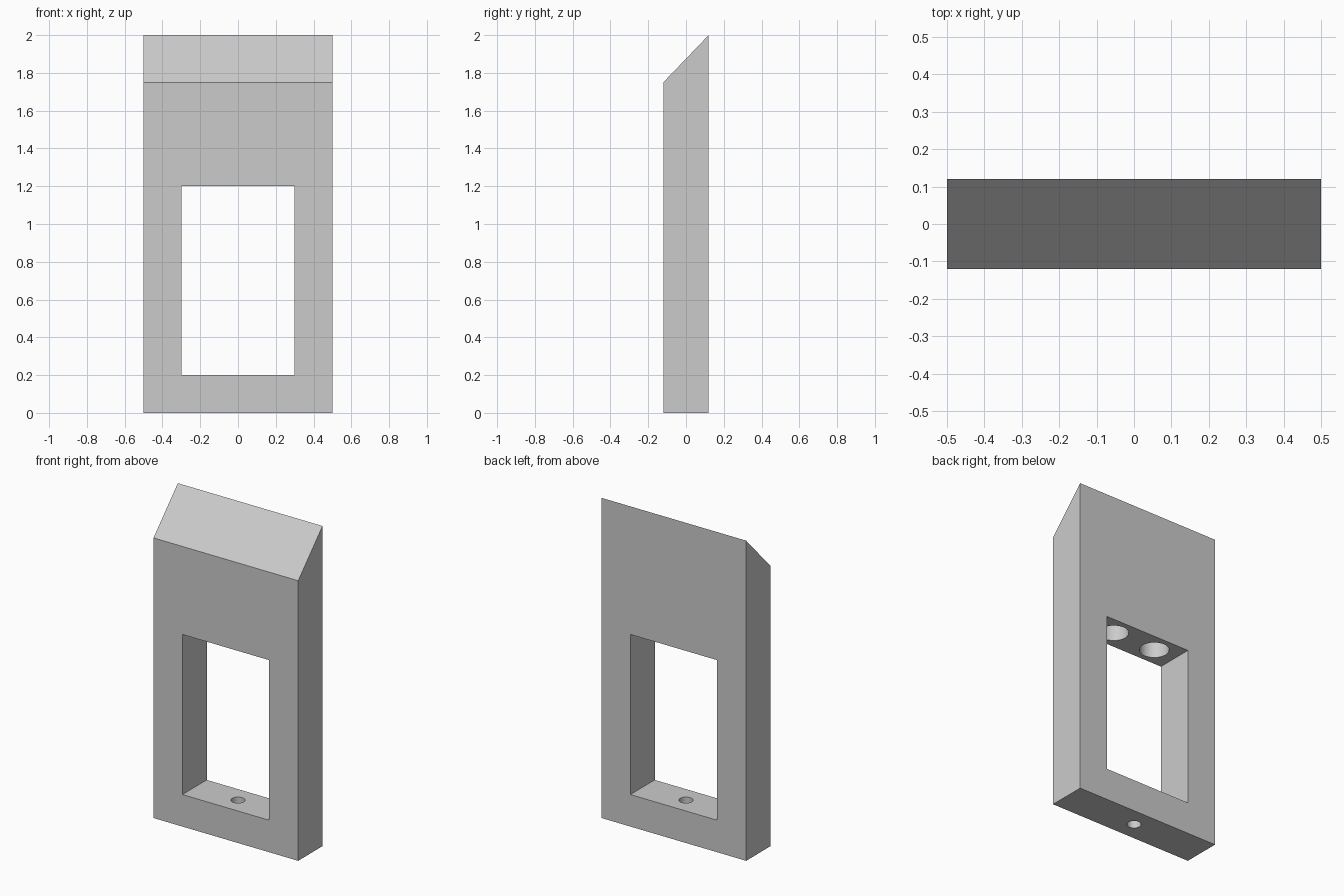
import bpy
import bmesh

if "Cube" in bpy.data.objects:
    bpy.data.objects.remove(bpy.data.objects["Cube"], do_unlink=True)

HALF_WIDTH, HALF_DEPTH = 0.5, 0.12

grey = bpy.data.materials.new("light_grey")
grey.use_nodes = True
grey.diffuse_color = (0.6, 0.6, 0.6, 1)
grey.node_tree.nodes["Principled BSDF"].inputs["Base Color"].default_value = (0.6, 0.6, 0.6, 1)


def extrude_profile(name, profile):
    """Extrude a side profile of (y, z) points across the full width."""
    bm = bmesh.new()
    face = bm.faces.new([bm.verts.new((-HALF_WIDTH, y, z)) for y, z in profile])
    side = bmesh.ops.extrude_face_region(bm, geom=[face])
    verts = [v for v in side["geom"] if isinstance(v, bmesh.types.BMVert)]
    bmesh.ops.translate(bm, verts=verts, vec=(2 * HALF_WIDTH, 0, 0))
    bmesh.ops.recalc_face_normals(bm, faces=bm.faces)
    mesh = bpy.data.meshes.new(name)
    bm.to_mesh(mesh)
    bm.free()
    obj = bpy.data.objects.new(name, mesh)
    bpy.context.collection.objects.link(obj)
    mesh.materials.append(grey)
    return obj


def cut(target, cutter):
    """Subtract a cutter from the target, then discard the cutter."""
    cutter.data.materials.append(grey)
    mod = target.modifiers.new("cut", "BOOLEAN")
    mod.operation, mod.solver, mod.object = "DIFFERENCE", "EXACT", cutter
    bpy.ops.object.select_all(action="DESELECT")
    target.select_set(True)
    bpy.context.view_layer.objects.active = target
    bpy.ops.object.modifier_apply(modifier=mod.name)
    bpy.data.objects.remove(cutter, do_unlink=True)


def drill(target, x, radius, bottom, top):
    """Drill a vertical round hole."""
    bpy.ops.mesh.primitive_cylinder_add(vertices=48, radius=radius, depth=top - bottom,
                                        location=(x, 0, (bottom + top) / 2))
    cut(target, bpy.context.object)


# Slab with a sloping top edge
frame = extrude_profile("bevelled_frame", [(-HALF_DEPTH, 0), (HALF_DEPTH, 0),
                                           (HALF_DEPTH, 2), (-HALF_DEPTH, 1.75)])

# Rectangular window through the slab
bpy.ops.mesh.primitive_cube_add(size=1, location=(0, 0, 0.7))
window = bpy.context.object
window.scale = (0.6, 1, 1)
cut(frame, window)

# Small hole through the bottom bar
drill(frame, 0, 0.04, -0.1, 0.3)

# Pair of blind sockets in the window ceiling
for x in (-0.15, 0.15):
    drill(frame, x, 0.085, 1.1, 1.5)

bpy.ops.object.select_all(action="DESELECT")
frame.select_set(True)
bpy.context.view_layer.objects.active = frame
bpy.ops.object.shade_smooth_by_angle(angle=0.5)
